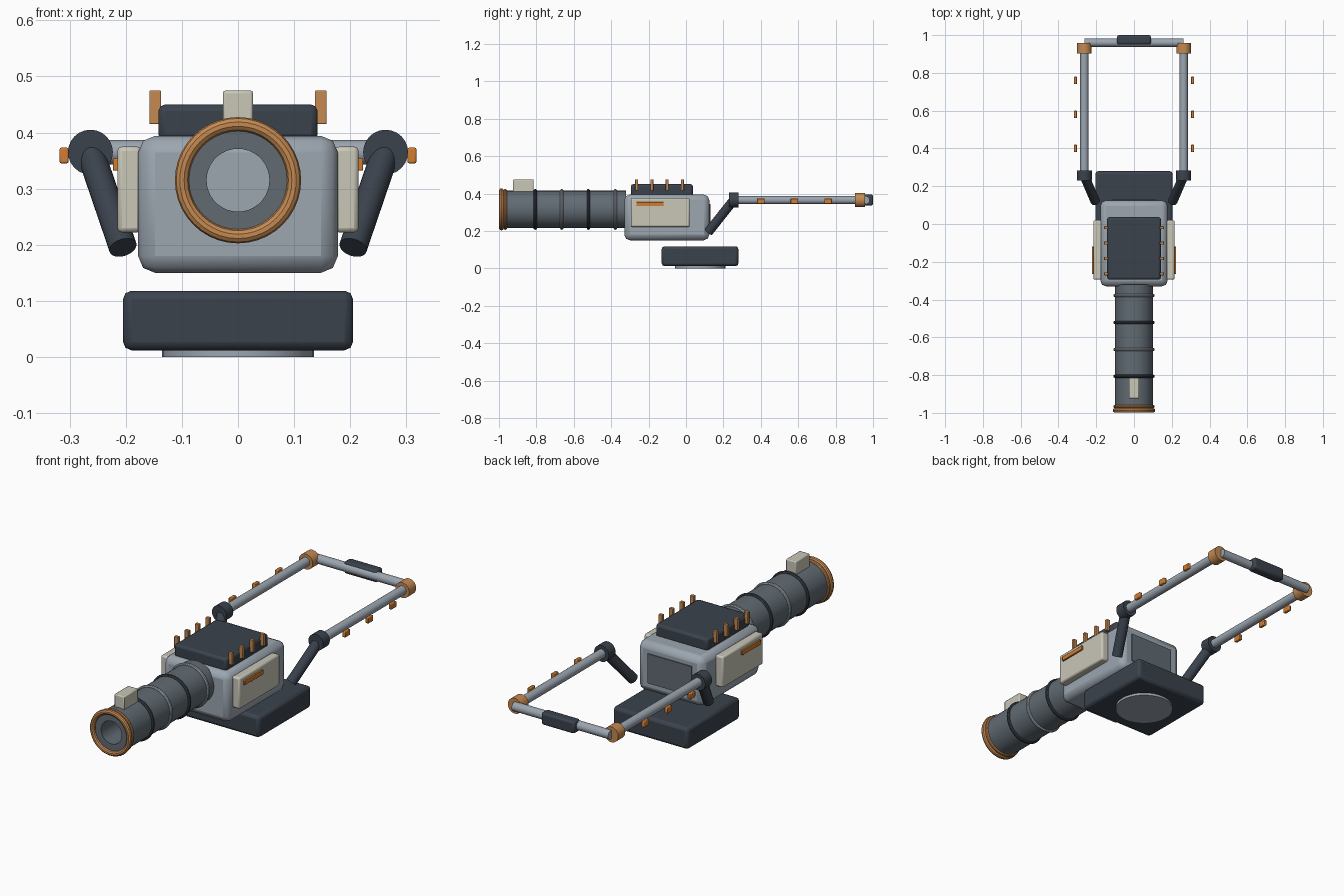
import bpy, bmesh, math
from mathutils import Vector

old = bpy.data.objects.get("Cube")
if old:
    bpy.data.objects.remove(old, do_unlink=True)


def material(name, srgb):
    col = [c / 12.92 if c < 0.04 else ((c + 0.055) / 1.055) ** 2.4 for c in srgb] + [1]
    m = bpy.data.materials.new(name)
    m.use_nodes = True
    m.diffuse_color = col
    m.node_tree.nodes["Principled BSDF"].inputs["Base Color"].default_value = col
    return m


LIGHT = material("light grey metal", (0.61, 0.65, 0.69))
MID = material("mid grey metal", (0.38, 0.42, 0.45))
DARK = material("dark slate", (0.23, 0.26, 0.30))
CREAM = material("cream panel", (0.79, 0.78, 0.72))
COPPER = material("copper", (0.77, 0.54, 0.32))
ORANGE = material("orange", (0.82, 0.49, 0.19))


def finish(ob, name, mat):
    ob.name = name
    ob.data.materials.clear()
    ob.data.materials.append(mat)
    bpy.ops.object.select_all(action='DESELECT')
    ob.select_set(True)
    bpy.context.view_layer.objects.active = ob
    bpy.ops.object.shade_smooth_by_angle(angle=math.radians(30))
    return ob


def box(name, lo, hi, mat, bevel=0.0, segments=2):
    """Box between two corners with optional rounded edges."""
    lo, hi = Vector(lo), Vector(hi)
    bpy.ops.mesh.primitive_cube_add(size=1)
    ob = bpy.context.object
    size = hi - lo
    for v in ob.data.vertices:
        v.co = Vector(a * b for a, b in zip(v.co, size))
    ob.location = (lo + hi) / 2
    if bevel:
        mod = ob.modifiers.new("rounded edges", 'BEVEL')
        mod.width, mod.segments = bevel, segments
    return finish(ob, name, mat)


def rod(name, start, end, radius, mat, sides=24):
    """Cylinder from one point to another."""
    start, end = Vector(start), Vector(end)
    axis = end - start
    bpy.ops.mesh.primitive_cylinder_add(vertices=sides, radius=radius, depth=axis.length,
                                        location=(start + end) / 2)
    ob = bpy.context.object
    ob.rotation_euler = axis.to_track_quat('Z', 'Y').to_euler()
    return finish(ob, name, mat)


BARREL_Z = 0.315


def ring(name, y, major, minor, mat):
    bpy.ops.mesh.primitive_torus_add(major_radius=major, minor_radius=minor, major_segments=40,
                                     minor_segments=10, location=(0, y, BARREL_Z),
                                     rotation=(math.pi / 2, 0, 0))
    return finish(bpy.context.object, name, mat)


def tube(name, y0, y1, outer, inner, mat, sides=36):
    """Hollow tube along y, lathed from its four profile corners."""
    bm = bmesh.new()
    loops = []
    for y, r in ((y0, inner), (y0, outer), (y1, outer), (y1, inner)):
        loops.append([bm.verts.new((r * math.cos(a), y, BARREL_Z + r * math.sin(a)))
                      for a in (math.tau * i / sides for i in range(sides))])
    for k in range(4):
        a, b = loops[k], loops[(k + 1) % 4]
        for i in range(sides):
            j = (i + 1) % sides
            bm.faces.new((a[i], a[j], b[j], b[i]))
    bmesh.ops.recalc_face_normals(bm, faces=bm.faces)
    mesh = bpy.data.meshes.new(name)
    bm.to_mesh(mesh)
    bm.free()
    ob = bpy.data.objects.new(name, mesh)
    bpy.context.collection.objects.link(ob)
    return finish(ob, name, mat)


# Base and its foot disc
box("base", (-0.205, -0.13, 0.012), (0.205, 0.28, 0.118), DARK, 0.015)
rod("base_foot", (0, 0.075, 0), (0, 0.075, 0.02), 0.135, LIGHT, 40)

# Main housing, top pad and rear plate
box("housing", (-0.178, -0.33, 0.15), (0.178, 0.125, 0.394), LIGHT, 0.03)
box("top_pad", (-0.142, -0.295, 0.385), (0.142, 0.037, 0.45), DARK, 0.012)
box("rear_plate", (-0.12, 0.12, 0.2), (0.12, 0.13, 0.345), MID)

# Barrel with bands, muzzle rings and sight
tube("barrel", -0.985, -0.32, 0.1, 0.056, MID)
for i, y in enumerate((-0.378, -0.522, -0.664, -0.806)):
    ring(f"barrel_band_{i + 1}", y, 0.1, 0.009, DARK if i % 2 else LIGHT)
ring("muzzle_ring", -0.987, 0.1, 0.0125, COPPER)
ring("muzzle_rear_ring", -0.966, 0.1, 0.009, COPPER)
box("sight", (-0.027, -0.925, 0.4), (0.027, -0.815, 0.475), CREAM, 0.005)


# Parts repeated on both sides
def side_box(name, s, lo, hi, mat, bevel=0.0):
    xs = sorted((s * lo[0], s * hi[0]))
    return box(name, (xs[0], *lo[1:]), (xs[1], *hi[1:]), mat, bevel)


for s, side in ((1, "left"), (-1, "right")):
    side_box(f"{side}_panel", s, (0.172, -0.295, 0.222), (0.215, 0.02, 0.375), CREAM, 0.008)
    side_box(f"{side}_panel_strip", s, (0.21, -0.265, 0.332), (0.223, -0.12, 0.354), ORANGE, 0.002)
    for i in range(4):
        y = -0.264 + 0.0815 * i
        side_box(f"{side}_pin_{i + 1}", s, (0.137, y - 0.008, 0.415),
                 (0.158, y + 0.008, 0.475), COPPER, 0.002)

    # Handle frame: strut, elbow, rail, corner joint and clips
    x, z = s * 0.263, 0.365
    rod(f"{side}_strut", (s * 0.205, 0.12, 0.195), (x, 0.255, z), 0.025, DARK)
    rod(f"{side}_elbow", (x, 0.23, z), (x, 0.282, z), 0.04, DARK)
    rod(f"{side}_rail", (x, 0.25, z), (x, 0.94, z), 0.022, LIGHT)
    rod(f"{side}_corner", (x, 0.903, z), (x, 0.957, z), 0.038, COPPER)
    for i, y in enumerate((0.4, 0.58, 0.76)):
        side_box(f"{side}_clip_{i + 1}", s, (0.302, y - 0.02, 0.345),
                 (0.318, y + 0.02, 0.373), ORANGE, 0.003)

# Cross bar and grip
rod("cross_bar", (-0.263, 0.96, 0.365), (0.263, 0.96, 0.365), 0.022, LIGHT)
box("grip", (-0.09, 0.95, 0.335), (0.09, 1.0, 0.395), DARK, 0.01)
